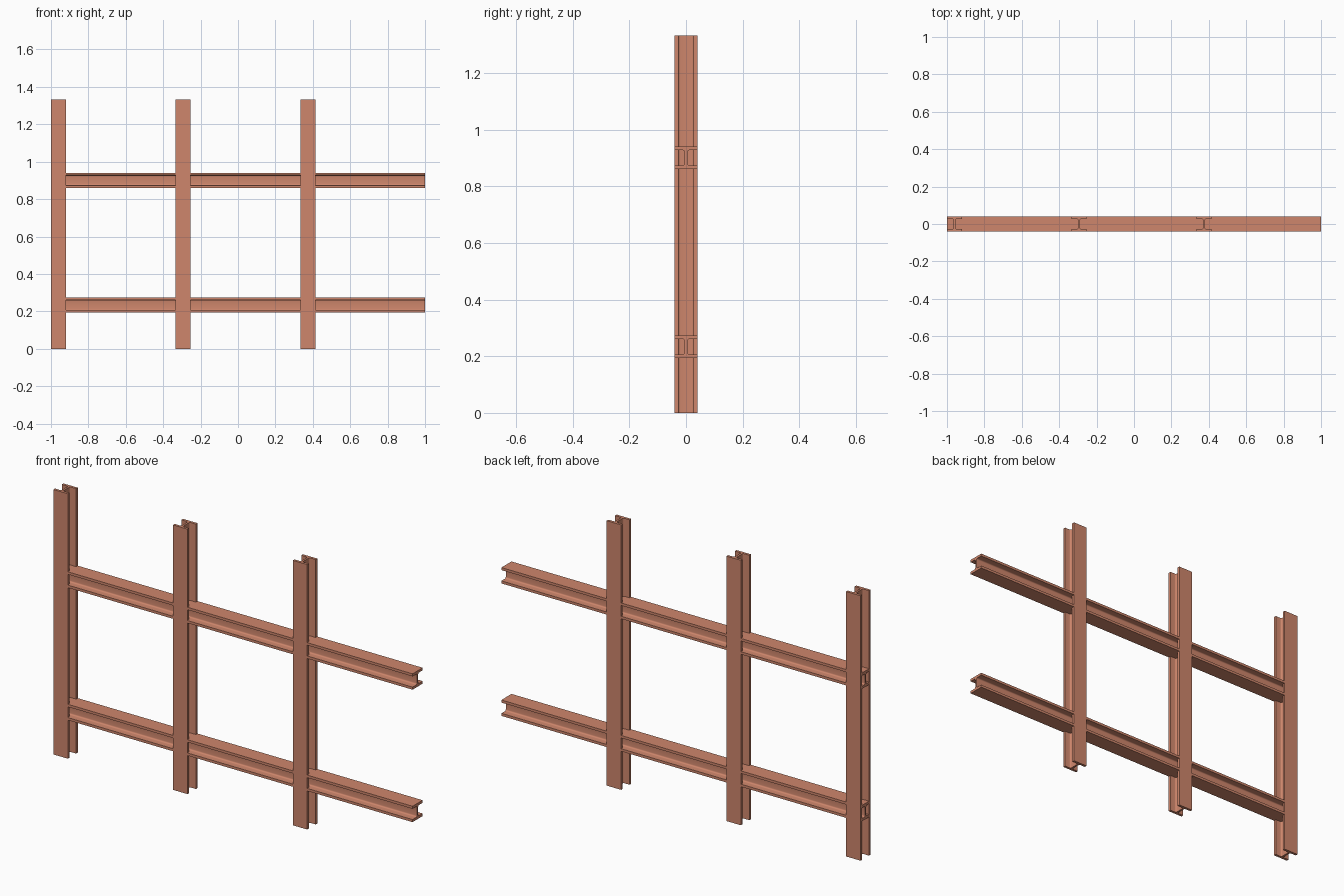
import bpy, bmesh, math
from mathutils import Matrix, Vector

if "Cube" in bpy.data.objects:
    bpy.data.objects.remove(bpy.data.objects["Cube"])

S = 0.08      # section width and depth
T = 0.013     # flange thickness
W = 0.010     # web thickness
R = 0.007     # root fillet radius

mat = bpy.data.materials.new("red_oxide_steel")
mat.diffuse_color = (0.62, 0.24, 0.15, 1)
mat.use_nodes = True
mat.node_tree.nodes["Principled BSDF"].inputs["Base Color"].default_value = mat.diffuse_color


def i_profile():
    """I section: flanges at +v and -v, web along v."""
    h, f, w = S / 2, S / 2 - T, W / 2
    # upper right quarter, running from the web outward
    q = [(w + R - R * math.cos(a), f - R + R * math.sin(a))
         for a in (i * math.pi / 8 for i in range(5))]
    q += [(h, f), (h, h)]
    right = [(u, -v) for u, v in reversed(q)] + q
    return right + [(-u, -v) for u, v in right]


def i_beam(name, length, matrix):
    bm = bmesh.new()
    face = bm.faces.new([bm.verts.new((u, v, 0)) for u, v in i_profile()])
    ext = bmesh.ops.extrude_face_region(bm, geom=[face])
    verts = [g for g in ext["geom"] if isinstance(g, bmesh.types.BMVert)]
    bmesh.ops.translate(bm, verts=verts, vec=(0, 0, length))
    bmesh.ops.recalc_face_normals(bm, faces=bm.faces)
    bm.transform(matrix)
    me = bpy.data.meshes.new(name)
    bm.to_mesh(me)
    bm.free()
    me.materials.append(mat)
    ob = bpy.data.objects.new(name, me)
    bpy.context.collection.objects.link(ob)
    bpy.ops.object.select_all(action='DESELECT')
    ob.select_set(True)
    bpy.context.view_layer.objects.active = ob
    bpy.ops.object.shade_smooth_by_angle(angle=math.radians(30))


# Upright columns, flanges facing front and back
for i in range(3):
    i_beam(f"column_{i + 1}", 4 / 3,
           Matrix.Translation((-1 + S / 2 + i * 2 / 3, 0, 0)))

# Horizontal beams, flanges facing up and down (profile u -> y, v -> z, length -> x)
lay = Matrix(((0, 0, 1, 0), (1, 0, 0, 0), (0, 1, 0, 0), (0, 0, 0, 1)))
for i in range(2):
    i_beam(f"beam_{i + 1}", 2.0,
           Matrix.Translation((-1, 0, 0.234 + i * 2 / 3)) @ lay)
